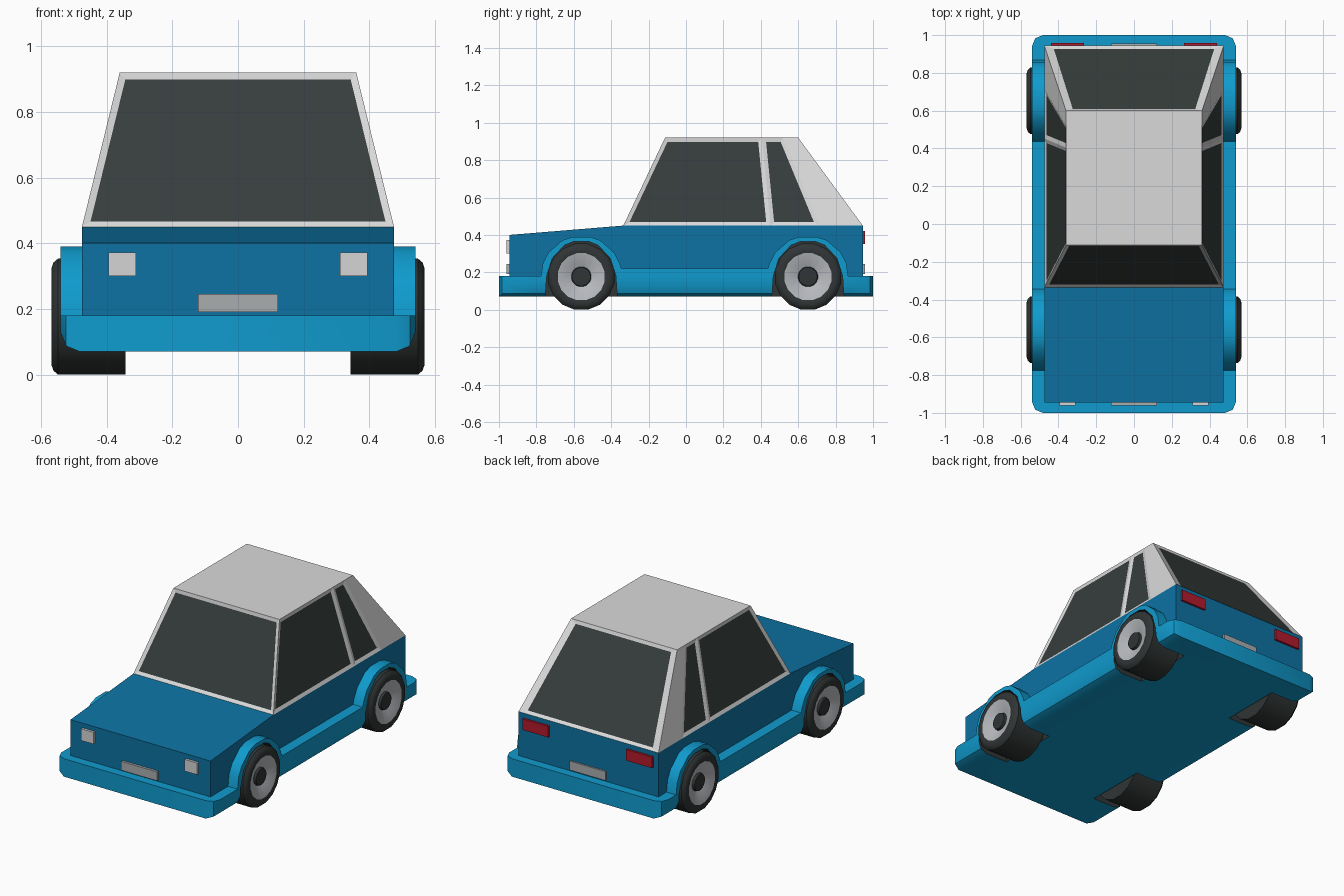
import bpy, bmesh, math

if "Cube" in bpy.data.objects:
    bpy.data.objects.remove(bpy.data.objects["Cube"])


def mat(name, rgb):
    m = bpy.data.materials.new(name)
    m.diffuse_color = (*rgb, 1)
    m.use_nodes = True
    m.node_tree.nodes["Principled BSDF"].inputs["Base Color"].default_value = m.diffuse_color
    return m


LIGHT_BLUE = mat("light_blue_trim", (0.005, 0.33, 0.62))
BLUE = mat("blue_paint", (0.004, 0.17, 0.37))
FRAME = mat("pale_grey_frame", (0.70, 0.70, 0.70))
GLASS = mat("dark_glass", (0.036, 0.047, 0.045))
RUBBER = mat("black_rubber", (0.030, 0.035, 0.035))
RIM = mat("silver_rim", (0.48, 0.49, 0.52))
LAMP = mat("white_lamp", (0.66, 0.66, 0.66))
PLATE = mat("grey_plate", (0.40, 0.42, 0.43))
RED = mat("red_lamp", (0.45, 0.010, 0.025))


def finish(name, bm, mats):
    bmesh.ops.recalc_face_normals(bm, faces=bm.faces[:])
    me = bpy.data.meshes.new(name)
    bm.to_mesh(me)
    bm.free()
    for m in mats:
        me.materials.append(m)
    ob = bpy.data.objects.new(name, me)
    bpy.context.collection.objects.link(ob)
    return ob


def activate(ob):
    bpy.ops.object.select_all(action='DESELECT')
    ob.select_set(True)
    bpy.context.view_layer.objects.active = ob


def smooth(ob, deg):
    activate(ob)
    bpy.ops.object.shade_smooth_by_angle(angle=math.radians(deg))


def prism(profile, x0, x1):
    """Side profile of (y, z) points extruded along x."""
    bm = bmesh.new()
    a = [bm.verts.new((x0, y, z)) for y, z in profile]
    b = [bm.verts.new((x1, y, z)) for y, z in profile]
    bm.faces.new(a)
    bm.faces.new(b[::-1])
    n = len(a)
    for i in range(n):
        j = (i + 1) % n
        bm.faces.new((a[i], b[i], b[j], a[j]))
    return bm


def box(name, x0, x1, y0, y1, z0, z1, m):
    return finish(name, prism([(y0, z0), (y1, z0), (y1, z1), (y0, z1)], x0, x1), [m])


AXLES = {"front": -0.56, "rear": 0.652}

# Main body
body = finish("body", prism([(-0.945, 0.12), (-0.945, 0.40), (-0.335, 0.45),
                             (0.945, 0.45), (0.945, 0.12)], -0.475, 0.475), [BLUE, RUBBER])

# Bumpers, sills and wheel arches as one profile, rounded at the four corners
arch = [(-0.215, 0.18), (-0.205, 0.25), (-0.175, 0.307), (-0.10, 0.372), (-0.045, 0.39)]
top = []
for c, (left_z, right_z) in zip(AXLES.values(), ((0.18, 0.22), (0.22, 0.18))):
    left = arch[:]
    right = [(-y, z) for y, z in reversed(arch)]
    left[0] = (left[0][0], left_z)
    right[-1] = (right[-1][0], right_z)
    top += [(c + y, z) for y, z in left + right]
bm = prism([(-1, 0.07), (-1, 0.18)] + top + [(1, 0.18), (1, 0.07)], -0.54, 0.54)
corners = [e for e in bm.edges if all(abs(v.co.y) > 0.999 for v in e.verts)
           and abs(e.verts[0].co.x - e.verts[1].co.x) < 1e-5]
bmesh.ops.bevel(bm, geom=corners, offset=0.058, segments=2, profile=0.5, affect='EDGES')
skirt = finish("bumpers_and_arches", bm, [LIGHT_BLUE, RUBBER])

# Wheel wells cut out with dark linings
half = [(-0.20, -0.05), (-0.185, 0.18), (-0.155, 0.275), (-0.09, 0.345), (-0.04, 0.365)]
well = half + [(-y, z) for y, z in reversed(half)]
for c in AXLES.values():
    for s in (-1, 1):
        bm = prism([(c + y, z) for y, z in well], s * 0.33, s * 0.70)
        for f in bm.faces:
            f.material_index = 1
        cutter = finish("well_cutter", bm, [BLUE, RUBBER])
        cutter.hide_render = True
        for ob in (body, skirt):
            cutter.data.materials[0] = ob.data.materials[0]
            activate(ob)
            mod = ob.modifiers.new("well", 'BOOLEAN')
            mod.operation = 'DIFFERENCE'
            mod.solver = 'EXACT'
            mod.object = cutter
            bpy.ops.object.modifier_apply(modifier=mod.name)
        bpy.data.objects.remove(cutter)
smooth(skirt, 38)

# Cabin: tapered shell with recessed windows
bm = bmesh.new()
low_y, high_y = (-0.335, 0.452, 0.715, 0.945), (-0.112, 0.405, 0.520, 0.60)
low, high = {}, {}
for s in (-1, 1):
    low[s] = [bm.verts.new((s * 0.475, y, 0.45)) for y in low_y]
    high[s] = [bm.verts.new((s * 0.36, y, 0.92)) for y in high_y]
sides = {s: [bm.faces.new((low[s][i], low[s][i + 1], high[s][i + 1], high[s][i]))
             for i in range(3)] for s in (-1, 1)}
ends = [bm.faces.new((low[-1][i], low[1][i], high[1][i], high[-1][i])) for i in (0, 3)]
for ring in (low, high):
    bm.faces.new(ring[-1] + ring[1][::-1])
bmesh.ops.recalc_face_normals(bm, faces=bm.faces[:])
panes = ends + sides[-1][:2] + sides[1][:2]
bmesh.ops.inset_individual(bm, faces=panes, thickness=0.021, depth=-0.006, use_even_offset=True)
for f in panes:
    f.material_index = 1
for v in ends[1].verts:      # wider pillars beside the rear window
    v.co.x *= 0.945
finish("cabin", bm, [FRAME, GLASS])

# Wheels: lathed tyre, dished rim and dark hub
section = [(0.343, 0.0), (0.343, 0.18), (0.548, 0.18), (0.562, 0.168), (0.568, 0.150),
           (0.566, 0.128), (0.535, 0.054), (0.550, 0.050), (0.552, 0.0)]
N = 16
for label, c in AXLES.items():
    for side, s in (("left", 1), ("right", -1)):
        bm = bmesh.new()
        rings = []
        for x, r in section:
            count = N if r else 1
            rings.append([bm.verts.new((s * x, c + r * math.sin((i + 0.5) * math.tau / N),
                                        0.1766 + r * math.cos((i + 0.5) * math.tau / N)))
                          for i in range(count)])
        for k, (a, b) in enumerate(zip(rings, rings[1:])):
            for i in range(N):
                j = (i + 1) % N
                quad = [a[i % len(a)], a[j % len(a)], b[j % len(b)], b[i % len(b)]]
                f = bm.faces.new(list(dict.fromkeys(quad)))
                f.material_index = 1 if k == 5 else 0
        smooth(finish(f"{label}_{side}_wheel", bm, [RUBBER, RIM]), 35)

# Lamps and number plates
for side, s in (("left", 1), ("right", -1)):
    box(f"{side}_headlight", s * 0.31, s * 0.395, -0.960, -0.94, 0.30, 0.372, LAMP)
    box(f"{side}_tail_light", s * 0.265, s * 0.44, 0.94, 0.958, 0.352, 0.42, RED)
box("front_plate", -0.122, 0.122, -0.960, -0.94, 0.19, 0.245, PLATE)
box("rear_plate", -0.122, 0.122, 0.94, 0.956, 0.19, 0.245, PLATE)
